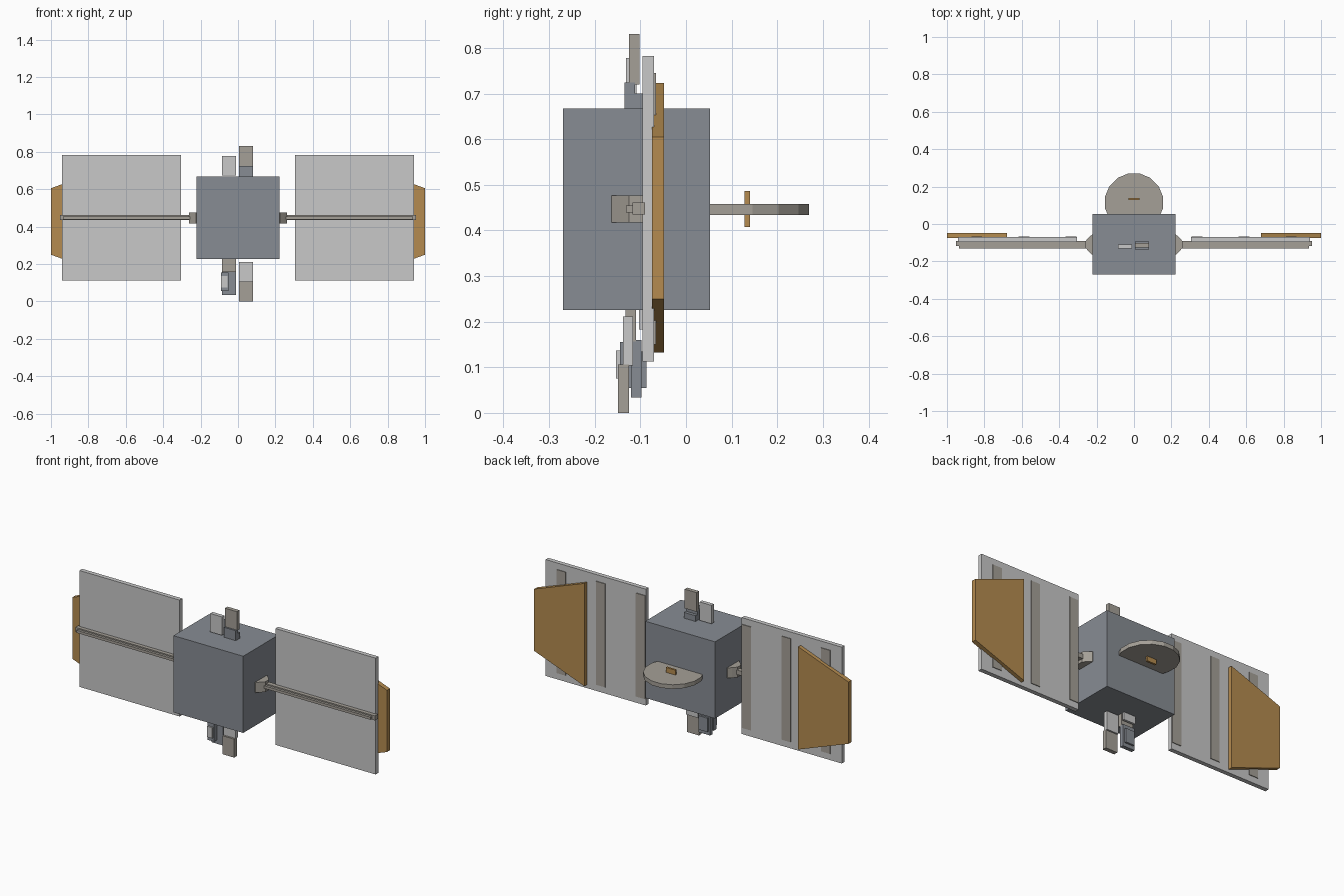
import bpy
import math

if "Cube" in bpy.data.objects:
    bpy.data.objects.remove(bpy.data.objects["Cube"])


def colour(name, rgb):
    m = bpy.data.materials.new(name)
    m.diffuse_color = (*rgb, 1)
    m.use_nodes = True
    m.node_tree.nodes["Principled BSDF"].inputs["Base Color"].default_value = m.diffuse_color
    return m


GREY = colour("slate grey", (0.245, 0.265, 0.295))
LIGHT = colour("light grey", (0.58, 0.58, 0.58))
BEIGE = colour("warm grey", (0.375, 0.35, 0.31))
GOLD = colour("gold", (0.46, 0.26, 0.08))


def make(name, verts, faces, mat):
    me = bpy.data.meshes.new(name)
    me.from_pydata(verts, [], faces)
    me.materials.append(mat)
    ob = bpy.data.objects.new(name, me)
    bpy.context.collection.objects.link(ob)
    return ob


def prism(name, pts, lo, hi, mat, axis="z"):
    """Extrude a counter-clockwise outline along z (xy points) or y (xz points)."""
    n = len(pts)
    if axis == "z":
        verts = [(a, b, h) for h in (lo, hi) for a, b in pts]
    else:
        verts = [(a, h, b) for h in (hi, lo) for a, b in pts]
    faces = [list(range(n))[::-1], list(range(n, 2 * n))]
    faces += [(i, (i + 1) % n, n + (i + 1) % n, n + i) for i in range(n)]
    return make(name, verts, faces, mat)


def box(name, x, y, z, mat):
    return prism(name, [(x[0], y[0]), (x[1], y[0]), (x[1], y[1]), (x[0], y[1])], *z, mat)


def mirrored(ob):
    """Add a mirrored copy across the world x = 0 plane."""
    ob.modifiers.new("mirror", "MIRROR").use_clip = False
    return ob


# Central body
box("body", (-0.222, 0.222), (-0.27, 0.053), (0.226, 0.667), GREY)

# Solar wings with hubs, booms, ribs and rear flaps
mirrored(box("wing_panel", (0.305, 0.942), (-0.095, -0.07), (0.113, 0.782), LIGHT))
for i in range(3):
    x = 0.308 + i * 0.252
    mirrored(box(f"wing_rib_{i + 1}", (x, x + 0.058), (-0.072, -0.066), (0.15, 0.745), BEIGE))
mirrored(prism("wing_flap", [(0.68, 0.132), (1.0, 0.25), (1.0, 0.605), (0.68, 0.723)],
               -0.075, -0.048, GOLD, "y"))
hub = [(0.21, -0.163), (0.225, -0.163), (0.243, -0.145), (0.262, -0.125),
       (0.262, -0.095), (0.243, -0.073), (0.225, -0.057), (0.21, -0.057)]
mirrored(prism("wing_hub", hub, 0.417, 0.476, BEIGE))
mirrored(box("wing_boom", (0.24, 0.953), (-0.117, -0.09), (0.435, 0.461), BEIGE))
mirrored(box("boom_rail", (0.24, 0.935), (-0.131, -0.116), (0.439, 0.454), BEIGE))

# Dish at the back with its gold feed
dish = [(0.158 * math.cos((i + 0.5) * math.tau / 16),
         0.115 + 0.158 * math.sin((i + 0.5) * math.tau / 16)) for i in range(16)]
prism("dish", dish, 0.434, 0.458, BEIGE)
box("dish_feed", (-0.03, 0.03), (0.128, 0.14), (0.407, 0.486), GOLD)

# Antennas on top
L, R = (-0.085, -0.01), (0.005, 0.08)
box("top_mount", R, (-0.135, -0.112), (0.66, 0.724), GREY)
box("top_mount_step", R, (-0.112, -0.094), (0.66, 0.70), GREY)
box("top_tall_plate", R, (-0.125, -0.102), (0.72, 0.83), BEIGE)
box("top_short_plate", L, (-0.131, -0.109), (0.672, 0.778), LIGHT)

# Antennas and sensor underneath
box("lower_long_plate", R, (-0.149, -0.125), (0.0, 0.106), BEIGE)
box("lower_light_plate", R, (-0.138, -0.116), (0.104, 0.211), LIGHT)
box("lower_neck", L, (-0.133, -0.11), (0.157, 0.23), BEIGE)
box("lower_back_plate", L, (-0.103, -0.09), (0.183, 0.23), LIGHT)
box("sensor_core", L, (-0.12, -0.098), (0.034, 0.16), GREY)
box("sensor_rear", (-0.075, -0.02), (-0.1, -0.087), (0.055, 0.135), GREY)
box("sensor_front", (-0.092, -0.05), (-0.145, -0.118), (0.055, 0.155), GREY)
box("sensor_lens", (-0.09, -0.057), (-0.153, -0.144), (0.075, 0.137), LIGHT)
